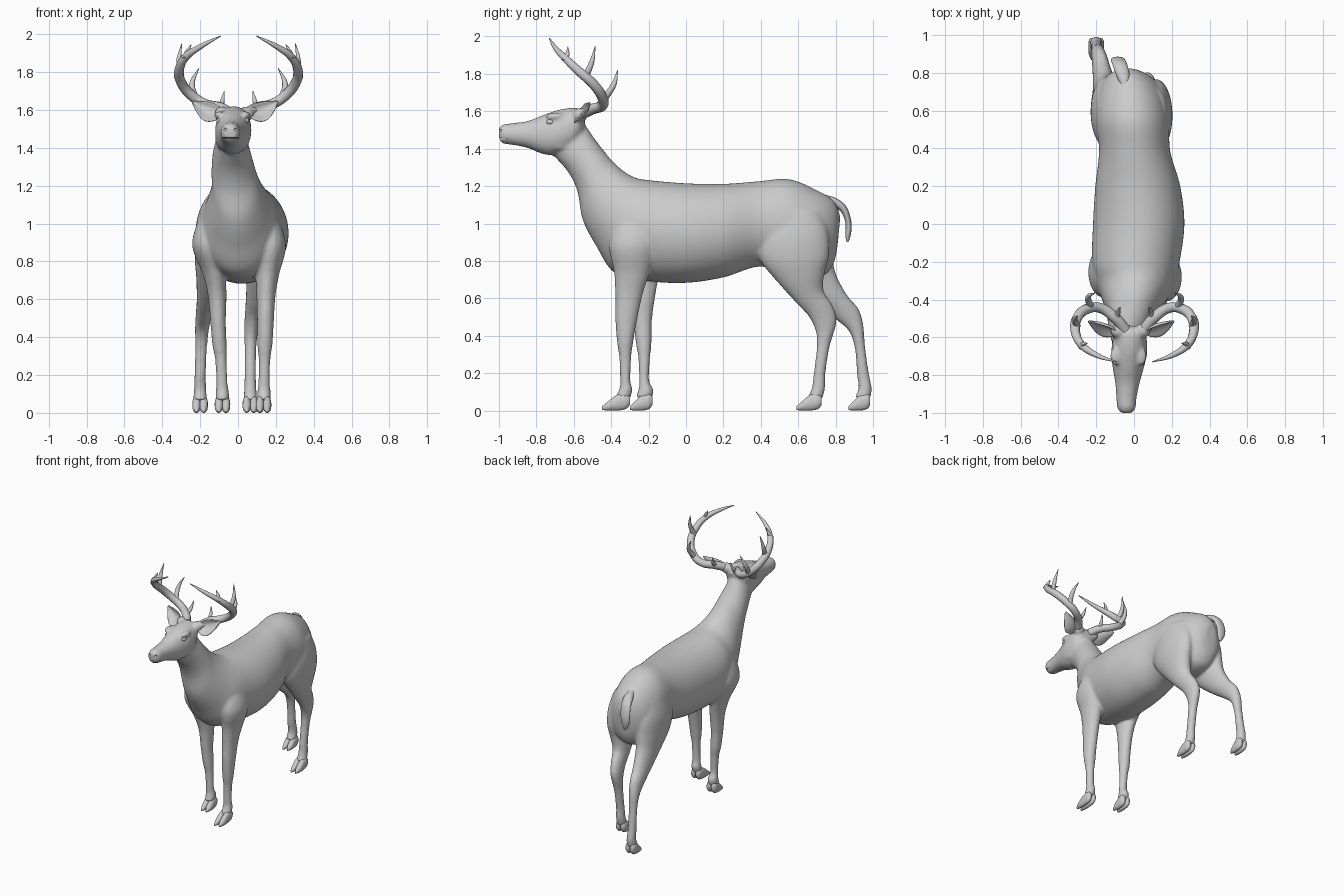
import bpy, bmesh, math
from mathutils import Vector


def finish(name, bm):
    bmesh.ops.recalc_face_normals(bm, faces=bm.faces)
    me = bpy.data.meshes.new(name)
    bm.to_mesh(me)
    bm.free()
    me.shade_smooth()
    ob = bpy.data.objects.new(name, me)
    bpy.context.collection.objects.link(ob)
    return ob


def loft(bm, rings, seg=56, sub=9, power=1.0):
    """Skin smooth oval rings given as (x, y1, z1, y2, z2, half_width)."""
    pts = [rings[0]] + list(rings) + [rings[-1]]
    path = []
    for i in range(1, len(pts) - 2):
        for k in range(sub):
            t = k / sub
            path.append([0.5 * (2 * b + (c - a) * t + (2 * a - 5 * b + 4 * c - d) * t * t
                                + (3 * b - a - 3 * c + d) * t ** 3)
                         for a, b, c, d in zip(*pts[i - 1:i + 3])])
    path.append(rings[-1])
    loops = []
    for x, y1, z1, y2, z2, w in path:
        loop = []
        for j in range(seg):
            a = 2 * math.pi * j / seg
            c = math.copysign(abs(math.cos(a)) ** power, math.cos(a))
            s = math.copysign(abs(math.sin(a)) ** power, math.sin(a))
            loop.append(bm.verts.new((x + w * s, (y1 + y2) / 2 + c * (y1 - y2) / 2,
                                      (z1 + z2) / 2 + c * (z1 - z2) / 2)))
        loops.append(loop)
    for p, q in zip(loops, loops[1:]):
        for j in range(seg):
            bm.faces.new((p[j], p[(j + 1) % seg], q[(j + 1) % seg], q[j]))
    bm.faces.new(loops[0][::-1])
    bm.faces.new(loops[-1])


def ball(bm, loc, size):
    vs = bmesh.ops.create_uvsphere(bm, u_segments=20, v_segments=12, radius=1)["verts"]
    for v in vs:
        v.co = Vector(loc) + Vector([a * b for a, b in zip(v.co, size)])


def apply_mod(ob, kind, **props):
    m = ob.modifiers.new(kind, kind)
    for k, v in props.items():
        setattr(m, k, v)
    bpy.context.view_layer.objects.active = ob
    bpy.ops.object.modifier_apply(modifier=m.name)


# torso and neck, rump to throat
skin = bmesh.new()
loft(skin, [
    (-.035, .825, 1.04, .81, .88, .045), (-.03, .79, 1.12, .79, .79, .105),
    (-.02, .70, 1.178, .73, .72, .165), (-.01, .55, 1.237, .58, .71, .195),
    (.003, .38, 1.225, .4, .77, .188), (.02, .2, 1.212, .2, .712, .225),
    (.025, 0, 1.215, 0, .683, .242), (.01, -.2, 1.232, -.2, .692, .232),
    (.01, -.27, 1.245, -.38, .735, .205), (0, -.33, 1.278, -.48, .88, .165),
    (-.01, -.39, 1.33, -.552, 1.02, .13), (-.025, -.44, 1.39, -.58, 1.17, .115),
    (-.033, -.49, 1.455, -.63, 1.275, .1), (-.035, -.54, 1.53, -.71, 1.365, .078)])

# head
loft(skin, [
    (-.022, -.535, 1.56, -.58, 1.43, .055), (-.022, -.57, 1.615, -.62, 1.395, .086),
    (-.025, -.66, 1.612, -.70, 1.368, .095), (-.03, -.75, 1.585, -.765, 1.372, .083),
    (-.035, -.84, 1.55, -.85, 1.405, .064), (-.04, -.92, 1.537, -.925, 1.42, .053),
    (-.04, -.975, 1.53, -.975, 1.427, .048), (-.04, -1.003, 1.51, -.998, 1.445, .028)],
     power=.95)
for s in (-1, 1):
    ball(skin, (-.03 + s * .07, -.70, 1.573), (.027, .05, .02))   # brow
    ball(skin, (-.03 + s * .06, -.68, 1.45), (.03, .07, .06))     # cheek
    ball(skin, (-.02 + s * .065, -.565, 1.58), (.04, .04, .04))   # ear root

# forelegs
loft(skin, [
    (.15, -.36, 1.06, -.16, 1.06, .055), (.168, -.41, .89, -.15, .89, .085),
    (.155, -.385, .74, -.2, .72, .062), (.148, -.378, .62, -.232, .62, .05),
    (.145, -.378, .48, -.262, .48, .044), (.142, -.368, .36, -.283, .36, .04),
    (.14, -.357, .28, -.293, .28, .031), (.138, -.352, .16, -.297, .16, .031),
    (.137, -.355, .12, -.286, .11, .035), (.136, -.38, .07, -.3, .06, .036)])
loft(skin, [
    (-.14, -.36, 1.06, -.14, 1.06, .055), (-.158, -.39, .89, -.12, .89, .084),
    (-.125, -.335, .74, -.145, .72, .06), (-.11, -.297, .62, -.163, .62, .049),
    (-.105, -.282, .48, -.182, .48, .041), (-.098, -.268, .36, -.184, .36, .038),
    (-.09, -.255, .28, -.192, .28, .031), (-.085, -.251, .16, -.197, .16, .03),
    (-.083, -.253, .12, -.173, .11, .035), (-.082, -.268, .07, -.185, .06, .036)])

# hind legs
loft(skin, [
    (.1, .42, 1.08, .72, 1.06, .07), (.112, .38, .92, .76, .95, .088),
    (.118, .40, .80, .765, .83, .083), (.112, .495, .68, .742, .74, .068),
    (.095, .59, .575, .735, .645, .053), (.08, .66, .497, .785, .56, .043),
    (.07, .695, .415, .805, .475, .037), (.066, .699, .34, .768, .34, .031),
    (.065, .683, .2, .746, .2, .03), (.065, .672, .12, .744, .12, .033),
    (.065, .65, .07, .728, .06, .036)])
loft(skin, [
    (-.12, .43, 1.08, .73, 1.06, .07), (-.138, .40, .92, .77, .95, .088),
    (-.145, .44, .80, .785, .83, .083), (-.152, .555, .68, .80, .735, .068),
    (-.165, .68, .575, .86, .62, .053), (-.18, .79, .495, .922, .545, .043),
    (-.19, .87, .425, .948, .46, .037), (-.195, .903, .33, .958, .34, .031),
    (-.2, .913, .2, .978, .2, .03), (-.2, .922, .12, .993, .12, .033),
    (-.2, .90, .07, .985, .06, .036)])

# fuse everything into one continuous hide
body = finish("body", skin)
apply_mod(body, "REMESH", mode="VOXEL", voxel_size=.009)
apply_mod(body, "SMOOTH", factor=.5, iterations=10)

# nostrils and mouth slit
cut = bmesh.new()
for s in (-1, 1):
    ball(cut, (-.04 + s * .029, -1.0, 1.497), (.010, .016, .008))
ball(cut, (-.04, -.985, 1.452), (.06, .05, .003))
cutter = finish("mouth_cutter", cut)
cutter.hide_render = True
apply_mod(body, "BOOLEAN", object=cutter, operation="DIFFERENCE", solver="EXACT")
bpy.data.objects.remove(cutter)
body.data.shade_smooth()

# eyes
eyes = bmesh.new()
for s in (-1, 1):
    ball(eyes, (-.028 + s * .07, -.725, 1.543), (.016, .021, .015))
finish("eyes", eyes)

# cloven hooves: (x, heel y, toe y)
hooves = bmesh.new()
for x, heel, toe in ((.135, -.30, -.45), (-.082, -.18, -.30),
                     (.065, .725, .59), (-.2, .985, .868)):
    d = toe - heel
    for s in (-1, 1):
        loft(hooves, [(x + s * .019, heel + d * t, top, heel + d * t, low, w) for t, top, low, w in
                      ((0, .075, .03, .012), (.15, .092, .008, .021), (.45, .085, 0, .022),
                       (.75, .052, 0, .02), (1, .022, .003, .007))], seg=16, sub=4)
finish("hooves", hooves)

# tail
tail = bmesh.new()
loft(tail, [
    (-.045, .72, 1.158, .74, 1.09, .025), (-.06, .80, 1.137, .785, 1.09, .036),
    (-.075, .858, 1.09, .83, 1.06, .039), (-.085, .884, 1.01, .852, 1.005, .038),
    (-.085, .882, .945, .853, .945, .03), (-.08, .868, .9, .855, .905, .01)], seg=20)
finish("tail", tail)

# cupped ears
for side, s in (("right", 1), ("left", -1)):
    bm = bmesh.new()
    base, tip = Vector((.075, -.575, 1.575)), Vector((.228, -.515, 1.645))
    across = Vector((-.35, .42, .84))
    grid = []
    for i in range(11):
        u = i / 10
        w = .02 + .045 * math.sin(math.pi * u ** .85) - .017 * u
        mid = base.lerp(tip, u) - Vector((0, 0, .015 * math.sin(math.pi * u)))
        row = []
        for j in range(9):
            v = j / 4 - 1
            p = mid + across * w * v + Vector((0, -.6 * w * (v * v - .4), 0))
            row.append(bm.verts.new((-.015 + s * p.x, p.y, p.z)))
        grid.append(row)
    for a, b in zip(grid, grid[1:]):
        for j in range(8):
            bm.faces.new((a[j], a[j + 1], b[j + 1], b[j]))
    ear = finish(side + "_ear", bm)
    apply_mod(ear, "SOLIDIFY", thickness=.01, offset=0)
    apply_mod(ear, "SUBSURF", levels=1)

# antlers: main beam plus tines, points (x, y, z, radius)
branches = [
    [(.05, -.56, 1.585, .03), (.10, -.50, 1.612, .029), (.18, -.445, 1.632, .027),
     (.252, -.45, 1.68, .027), (.305, -.5, 1.75, .027), (.313, -.57, 1.812, .025),
     (.28, -.64, 1.878, .021), (.2, -.695, 1.935, .014), (.095, -.73, 1.99, .003)],
    [(.095, -.5, 1.61, .016), (.085, -.46, 1.65, .012), (.075, -.44, 1.70, .002)],
    [(.232, -.44, 1.665, .02), (.245, -.388, 1.74, .015), (.21, -.365, 1.82, .002)],
    [(.305, -.54, 1.78, .019), (.315, -.505, 1.86, .014), (.30, -.485, 1.95, .002)],
    [(.285, -.65, 1.87, .016), (.272, -.635, 1.905, .012), (.25, -.632, 1.945, .002)]]
for side, s in (("right", 1), ("left", -1)):
    cu = bpy.data.curves.new(side + "_antler", "CURVE")
    cu.dimensions = "3D"
    cu.bevel_depth = 1
    cu.bevel_resolution = 3
    cu.resolution_u = 8
    cu.use_fill_caps = True
    for pts in branches:
        sp = cu.splines.new("BEZIER")
        sp.bezier_points.add(len(pts) - 1)
        for bp, (x, y, z, r) in zip(sp.bezier_points, pts):
            bp.co = (s * x + .003, y, z)
            bp.radius = r
            bp.handle_left_type = bp.handle_right_type = "AUTO"
    bpy.context.collection.objects.link(bpy.data.objects.new(side + "_antler", cu))
